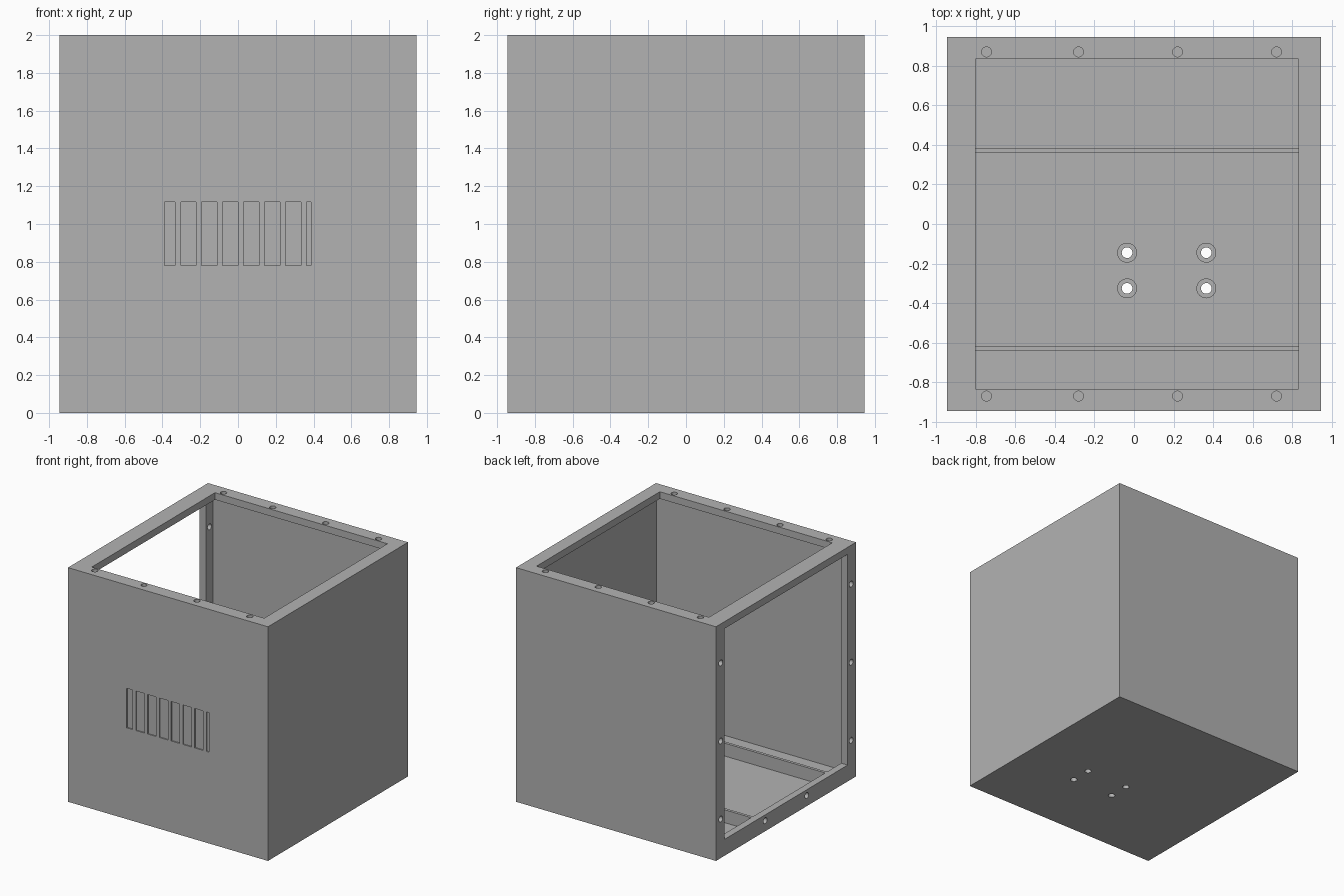
import bpy, bmesh, math
from mathutils import Matrix, Vector

cube = bpy.data.objects.get("Cube")
if cube:
    bpy.data.objects.remove(cube, do_unlink=True)

GREY = (0.448, 0.448, 0.448, 1.0)
mat = bpy.data.materials.new("plain_grey")
mat.use_nodes = True
mat.diffuse_color = GREY
mat.node_tree.nodes["Principled BSDF"].inputs["Base Color"].default_value = GREY

HALF, TOP = 0.945, 2.0      # outer size
WALL, FLOOR = 0.02, 0.03    # sheet walls and base
FLANGE = 0.06               # frame around the two openings
OPEN = 0.832                # half width of the openings
LIP = 0.14                  # height of the side lip and ribs


def add_box(bm, lo, hi):
    lo, hi = Vector(lo), Vector(hi)
    size = Matrix.Diagonal((*(hi - lo), 1))
    bmesh.ops.create_cube(bm, size=1, matrix=Matrix.Translation((lo + hi) / 2) @ size)


def add_cylinder(bm, centre, radius, depth, axis="Z"):
    turn = Matrix.Rotation(math.pi / 2, 4, "Y") if axis == "X" else Matrix()
    bmesh.ops.create_cone(bm, cap_ends=True, segments=32, radius1=radius, radius2=radius,
                          depth=depth, matrix=Matrix.Translation(centre) @ turn)


def finish(bm, name):
    mesh = bpy.data.meshes.new(name)
    bm.to_mesh(mesh)
    bm.free()
    obj = bpy.data.objects.new(name, mesh)
    mesh.materials.append(mat)
    bpy.context.collection.objects.link(obj)
    return obj


def boxes(name, *pairs):
    bm = bmesh.new()
    for lo, hi in pairs:
        add_box(bm, lo, hi)
    return finish(bm, name)


def cylinders(name, centres, radius, depth, axis="Z"):
    bm = bmesh.new()
    for c in centres:
        add_cylinder(bm, c, radius, depth, axis)
    return finish(bm, name)


def cut(obj, cutter):
    cutter.hide_render = True
    cutter.hide_set(True)
    mod = obj.modifiers.new(cutter.name, "BOOLEAN")
    mod.operation, mod.solver, mod.object = "DIFFERENCE", "EXACT", cutter
    bpy.context.view_layer.objects.active = obj
    bpy.ops.object.modifier_apply(modifier=mod.name)


# Housing: hollow box with a top opening and a right side opening
inner = HALF - WALL
housing = boxes("housing", ((-HALF, -HALF, 0), (HALF, HALF, TOP)))
cutters = [
    boxes("cavity_cutter", ((FLANGE - HALF, -inner, FLOOR), (inner, inner, TOP - FLANGE))),
    boxes("top_opening_cutter", ((-0.80, -OPEN, 1.8), (0.83, OPEN, 2.1))),
    boxes("side_opening_cutter", ((-1.1, -OPEN, LIP), (-0.8, OPEN, TOP - FLANGE))),
]

# Screw holes in the top and side flanges
cutters.append(cylinders("top_hole_cutter",
                         [(x, s * 0.869, TOP) for x in (-0.745, -0.28, 0.22, 0.72) for s in (-1, 1)],
                         0.025, 0.3))
side_points = [(-HALF, s * 0.88, z) for z in (0.333, 1.0, 1.667) for s in (-1, 1)]
side_points += [(-HALF, s * 0.28, 0.09) for s in (-1, 1)]
cutters.append(cylinders("side_hole_cutter", side_points, 0.025, 0.3, "X"))

# Shallow vent slots in the front wall
slots = [(-0.39, -0.333)]
slots += [(-0.303 + 0.111 * i, -0.222 + 0.111 * i) for i in range(6)]
slots.append((0.363, 0.387))
cutters.append(boxes("vent_cutter", *[((a, -1.0, 0.78), (b, 0.01 - HALF, 1.117)) for a, b in slots]))

# Mounting posts with holes running through the base
posts = [(x, y) for x in (-0.035, 0.365) for y in (-0.145, -0.325)]
post_height = 0.07
standoffs = cylinders("standoffs", [(x, y, FLOOR + post_height / 2) for x, y in posts],
                      0.05, post_height)
base_holes = cylinders("base_hole_cutter", [(x, y, 0) for x, y in posts], 0.027, 0.5)
cutters.append(base_holes)

for cutter in cutters:
    cut(housing, cutter)
cut(standoffs, base_holes)
for cutter in cutters:
    bpy.data.objects.remove(cutter, do_unlink=True)

# Two thin ribs across the base
boxes("base_ribs", *[((FLANGE - HALF, y, FLOOR), (inner, y + 0.025, LIP)) for y in (-0.64, 0.36)])

# Smooth the round holes, keep the edges sharp
for obj in (housing, standoffs):
    bpy.ops.object.select_all(action="DESELECT")
    obj.select_set(True)
    bpy.context.view_layer.objects.active = obj
    bpy.ops.object.shade_smooth_by_angle(angle=math.radians(30))
